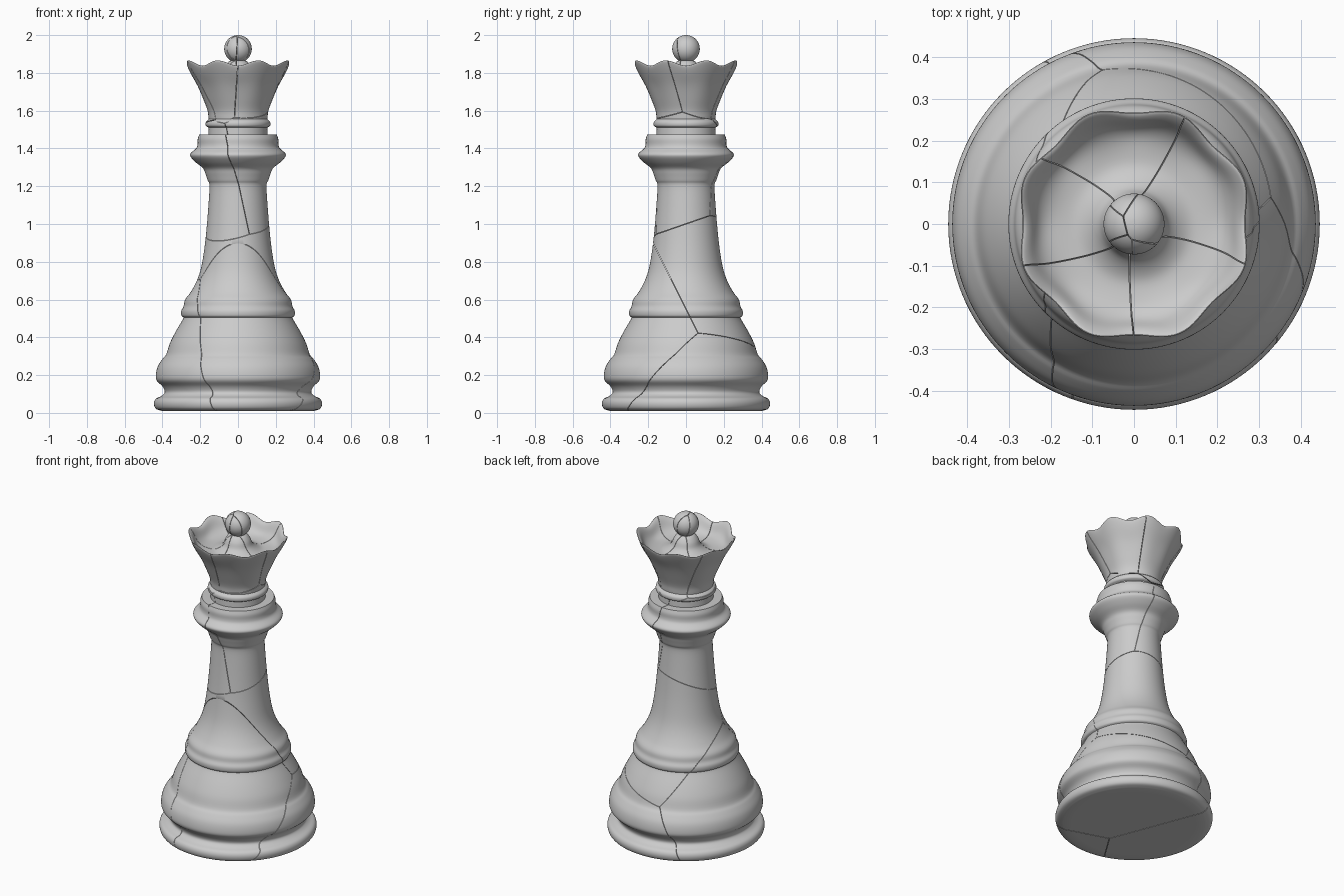
import bpy, bmesh, math
from mathutils import Vector

if "Cube" in bpy.data.objects:
    bpy.data.objects.remove(bpy.data.objects["Cube"])

SEG = 128
GAP = 0.0012

# Lathe profile (radius, height) in smooth runs, joined at crisp corners
runs = [
    [(0, 0.01), (0.2, 0.01), (0.40, 0.01)],
    [(0.40, 0.01), (0.435, 0.022), (0.445, 0.05), (0.435, 0.075), (0.405, 0.09), (0.388, 0.11),
     (0.40, 0.14), (0.43, 0.17), (0.435, 0.20), (0.425, 0.245), (0.40, 0.285), (0.38, 0.31),
     (0.36, 0.37), (0.33, 0.43), (0.295, 0.49), (0.288, 0.505)],
    [(0.288, 0.505), (0.299, 0.515), (0.30, 0.54), (0.288, 0.565), (0.28, 0.60), (0.25, 0.64),
     (0.218, 0.70), (0.195, 0.77), (0.178, 0.87), (0.166, 0.98), (0.155, 1.12), (0.151, 1.205),
     (0.16, 1.23), (0.172, 1.265), (0.185, 1.295), (0.222, 1.325), (0.25, 1.355), (0.25, 1.375),
     (0.222, 1.40), (0.214, 1.42), (0.213, 1.45), (0.205, 1.475)],
    [(0.205, 1.475), (0.156, 1.475)],
    [(0.156, 1.475), (0.155, 1.51)],
    [(0.155, 1.51), (0.17, 1.52), (0.17, 1.54), (0.155, 1.555)],
    [(0.155, 1.555), (0.162, 1.60), (0.186, 1.66), (0.222, 1.74), (0.264, 1.815), (0.284, 1.858),
     (0.28, 1.865), (0.262, 1.845), (0.235, 1.80), (0.20, 1.775), (0.15, 1.765), (0.115, 1.775),
     (0.085, 1.80), (0.07, 1.835), (0.05, 1.86), (0.03, 1.866)],
    [(0.073 * math.sin(math.radians(a)), 1.927 - 0.073 * math.cos(math.radians(a)))
     for a in range(25, 181, 12)] + [(0, 2.0)],
]


def smooth(pts, n=4):
    """Catmull-Rom through the points of one run."""
    v = [Vector(p) for p in pts]
    v = [2 * v[0] - v[1]] + v + [2 * v[-1] - v[-2]]
    out = []
    for a, b, c, d in zip(v, v[1:], v[2:], v[3:]):
        for i in range(n):
            t = i / n
            out.append(0.5 * (2 * b + (c - a) * t + (2 * a - 5 * b + 4 * c - d) * t * t
                              + (3 * b - a - 3 * c + d) * t ** 3))
    return out


profile = [p for r in runs for p in smooth(r)] + [Vector((0, 2.0))]

# Solid of revolution, with the crown pulled into eight points
solid = bmesh.new()
rings = []
for r, z in profile:
    w = min(1, max(0, (r - 0.15) / 0.13)) if z > 1.58 else 0
    ring = []
    for i in range(SEG):
        t = 2 * math.pi * i / SEG
        valley = w * (1 + math.cos(8 * t)) / 2
        rr = max(r, 0) * (1 - 0.065 * valley)
        ring.append(solid.verts.new((rr * math.cos(t), rr * math.sin(t), z - 0.028 * w * valley)))
    rings.append(ring)
for a, b in zip(rings, rings[1:]):
    for i in range(SEG):
        j = (i + 1) % SEG
        solid.faces.new((a[i], a[j], b[j], b[i]))
bmesh.ops.remove_doubles(solid, verts=solid.verts, dist=1e-5)
bmesh.ops.recalc_face_normals(solid, faces=solid.faces)

# Cracked fragments: one seed point per piece
seeds = {
    "base_front": (0.08, -0.20, 0.45),
    "base_left": (-0.24, 0.0, 0.32),
    "base_back": (0.20, 0.17, 0.10),
    "stem_back": (0.08, 0.20, 0.65),
    "collar_right": (0.08, -0.06, 1.40),
    "collar_left": (-0.10, -0.02, 1.36),
    "crown_back": (-0.04, 0.20, 1.76),
    "crown_right": (0.17, 0.08, 1.78),
    "crown_front": (0.10, -0.16, 1.74),
    "crown_front_left": (-0.12, -0.17, 1.75),
    "crown_left": (-0.16, 0.0, 1.73),
}
for name, seed in seeds.items():
    bm = solid.copy()
    s = Vector(seed)
    for other, pos in seeds.items():
        if other == name or not bm.faces:
            continue
        d = (Vector(pos) - s).normalized()
        cut = bmesh.ops.bisect_plane(bm, geom=bm.verts[:] + bm.edges[:] + bm.faces[:], dist=1e-6,
                                     plane_co=(s + Vector(pos)) / 2 - d * GAP, plane_no=d,
                                     clear_outer=True)
        edges = [e for e in cut["geom_cut"]
                 if isinstance(e, bmesh.types.BMEdge) and e.is_boundary]
        if edges:
            bmesh.ops.triangle_fill(bm, edges=edges, use_beauty=True, normal=d)
    bmesh.ops.recalc_face_normals(bm, faces=bm.faces)
    me = bpy.data.meshes.new(name)
    bm.to_mesh(me)
    bm.free()
    me.shade_smooth()
    me.set_sharp_from_angle(angle=math.radians(35))
    ob = bpy.data.objects.new(name, me)
    bpy.context.collection.objects.link(ob)
solid.free()
